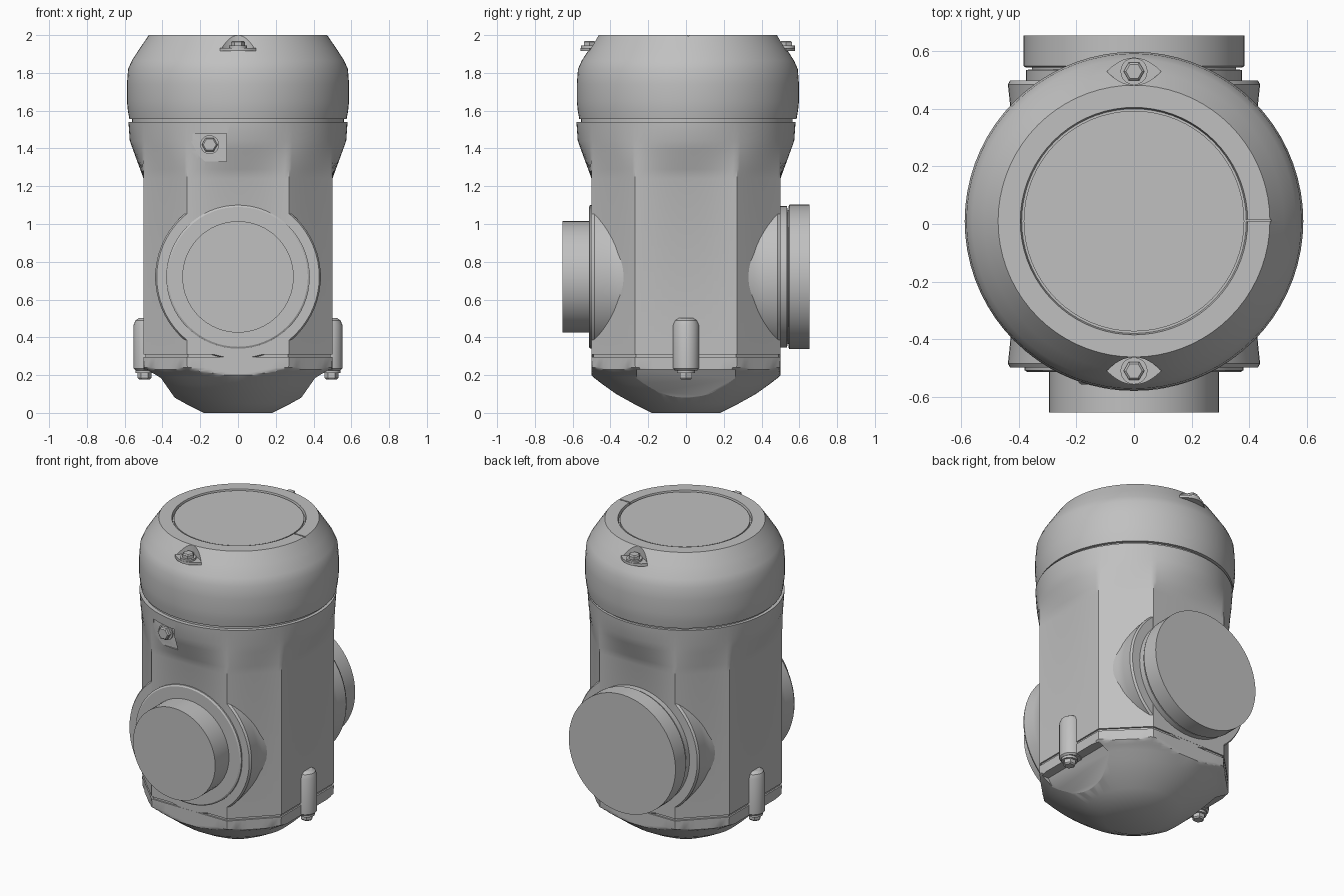
import bpy, bmesh, math
from mathutils import Matrix, Vector

if "Cube" in bpy.data.objects:
    bpy.data.objects.remove(bpy.data.objects["Cube"])

metal = bpy.data.materials.new("cast grey metal")
metal.use_nodes = True
GREY = (0.53, 0.53, 0.53, 1)
metal.diffuse_color = GREY
metal.node_tree.nodes["Principled BSDF"].inputs["Base Color"].default_value = GREY


def finish(name, bm):
    """Turn a bmesh into a named, shaded object."""
    bmesh.ops.recalc_face_normals(bm, faces=bm.faces)
    mesh = bpy.data.meshes.new(name)
    bm.to_mesh(mesh)
    bm.free()
    obj = bpy.data.objects.new(name, mesh)
    bpy.context.collection.objects.link(obj)
    mesh.materials.append(metal)
    shade(obj)
    return obj


def shade(obj):
    bpy.ops.object.select_all(action='DESELECT')
    obj.select_set(True)
    bpy.context.view_layer.objects.active = obj
    bpy.ops.object.shade_smooth_by_angle(angle=math.radians(30))


def skin(name, rings):
    """Skin a stack of equal rings and close both ends."""
    bm = bmesh.new()
    loops = [[bm.verts.new(p) for p in ring] for ring in rings]
    n = len(loops[0])
    for a, b in zip(loops, loops[1:]):
        for i in range(n):
            j = (i + 1) % n
            bm.faces.new((a[i], a[j], b[j], b[i]))
    bm.faces.new(loops[0])
    bm.faces.new(loops[-1])
    return finish(name, bm)


def turned(name, profile, centre=(0, 0, 0), axis=(0, 0, 1), sides=64):
    """Lathe a list of (radius, distance along axis)."""
    turn = Vector((0, 0, 1)).rotation_difference(Vector(axis)).to_matrix()
    steps = [math.tau * i / sides for i in range(sides)]
    rings = [[Vector(centre) + turn @ Vector((r * math.cos(t), r * math.sin(t), h))
              for t in steps] for r, h in profile]
    return skin(name, rings)


def box(name, low, high):
    bm = bmesh.new()
    mid = [(a + b) / 2 for a, b in zip(low, high)]
    size = [b - a for a, b in zip(low, high)]
    bmesh.ops.create_cube(bm, size=1, matrix=Matrix.Translation(mid) @ Matrix.Diagonal((*size, 1)))
    return finish(name, bm)


def carve(obj, cutter):
    """Cut a pocket and discard the cutter."""
    cutter.hide_render = True
    bpy.context.view_layer.objects.active = obj
    mod = obj.modifiers.new("pocket", 'BOOLEAN')
    mod.operation, mod.solver, mod.object = 'DIFFERENCE', 'EXACT', cutter
    bpy.ops.object.modifier_apply(modifier=mod.name)
    bpy.data.objects.remove(cutter)
    shade(obj)


def ramp(z, points):
    """Linear interpolation through (z, value) points."""
    for (z0, v0), (z1, v1) in zip(points, points[1:]):
        if z <= z1:
            return v0 + (v1 - v0) * max(0, (z - z0) / (z1 - z0))
    return points[-1][1]


# Housing cross-section: square with wide 45 degree chamfers
SIDE, EDGE = 0.5, 0.27
turn_angle = math.atan2(EDGE, SIDE)
ANGLES = sorted([math.tau * i / 96 for i in range(96)]
                + [q * math.pi / 2 + s * turn_angle for q in range(1, 4) for s in (-1, 1)]
                + [turn_angle, math.tau - turn_angle])


def section(t):
    c, s = abs(math.cos(t)), abs(math.sin(t))
    return min(SIDE / max(c, s), (SIDE + EDGE) / (c + s))


def housing(name, heights, radius):
    return skin(name, [[(radius(t, z) * math.cos(t), radius(t, z) * math.sin(t), z)
                        for t in ANGLES] for z in heights])


# Main body, flaring from the chamfered section into a round rim
def body_radius(t, z):
    blend = ramp(z, [(1.24, 0), (1.44, 1)])
    rim = ramp(z, [(1.44, 0.573), (1.54, 0.58)])
    return section(t) * (1 - blend) + rim * blend


body = housing("body", [0.31, 1.24, 1.29, 1.34, 1.39, 1.44, 1.54], body_radius)
carve(body, box("pocket_cutter", (-0.24, -0.8, 1.33), (-0.06, -0.52, 1.48)))
turned("vent_bolt_washer", [(0.05, 0), (0.05, 0.015)], (-0.15, -0.515, 1.42), (0, -1, 0), 20)
turned("vent_bolt", [(0.042, 0), (0.042, 0.035), (0.034, 0.042)], (-0.15, -0.515, 1.42), (0, -1, 0), 6)

# Seam and domed bottom cap
housing("bottom_seam", [0.28, 0.32], lambda t, z: section(t) * 0.98)
dome = [(0, 0.18), (0.05, 0.28), (0.1, 0.37), (0.15, 0.44), (0.2, 0.505), (0.25, 0.58)]
cap = housing("bottom_cap", [0, 0.05, 0.1, 0.15] + [0.19 + 0.01 * i for i in range(6)] + [0.295],
              lambda t, z: min(section(t), ramp(z, dome)))

# Side lugs with bolts in sloped cap recesses
for side, word in ((1, "left"), (-1, "right")):
    walls = ((0.3, 0.03), (0.44, 0.23))
    carve(cap, skin("recess_cutter", [[(side * x, y, z) for x, y in
                                       ((wall, -0.26), (0.7, -0.26), (0.7, 0.26), (wall, 0.26))]
                                      for wall, z in walls]))
    turned(word + "_lug", [(0.06, 0.225), (0.07, 0.235), (0.07, 0.465), (0.06, 0.49), (0.04, 0.503)],
           (side * 0.483, 0, 0), sides=24)
    turned(word + "_lug_washer", [(0.047, 0.21), (0.047, 0.23)], (side * 0.495, 0, 0), sides=20)
    turned(word + "_lug_bolt", [(0.03, 0.178), (0.037, 0.186), (0.037, 0.215)],
           (side * 0.495, 0, 0), sides=6)

# Pipe bosses bulging from the chamfers, flanges and ports
PORT_Z = 0.72
for d, word in ((-1, "front"), (1, "back")):
    turned(word + "_boss", [(0.46, 0.28), (0.428, 0.36), (0.43, 0.41), (0.438, 0.485), (0.43, 0.499)],
           (0, 0, PORT_Z), (0, d, 0))
turned("front_flange", [(0.38, 0.48), (0.38, 0.508), (0.37, 0.514)], (0, 0, PORT_Z), (0, -1, 0))
turned("front_port", [(0.295, 0.48), (0.295, 0.655)], (0, 0, PORT_Z), (0, -1, 0))
turned("back_neck", [(0.375, 0.48), (0.375, 0.535), (0.355, 0.537), (0.355, 0.56)],
       (0, 0, PORT_Z), (0, 1, 0))
turned("back_port", [(0.375, 0.543), (0.383, 0.548), (0.383, 0.655)], (0, 0, PORT_Z), (0, 1, 0))

# Round top cap with a recessed lid
TOP_Y = 0.01
turned("top_seam", [(0.56, 1.5), (0.56, 1.6)], (0, TOP_Y / 2, 0))
top = turned("top_cap", [(0.575, 1.555), (0.583, 1.6), (0.588, 1.65), (0.588, 1.74), (0.582, 1.82),
                         (0.562, 1.865), (0.52, 1.93), (0.472, 2.0), (0.395, 2.0), (0.39, 1.98)],
             (0, TOP_Y, 0), sides=72)
turned("lid", [(0.383, 1.97), (0.383, 1.995)], (0, TOP_Y, 0))
carve(top, box("slit_cutter", (0.38, 0.008, 1.985), (0.475, 0.016, 2.1)))

# Pointed bolt pads on the shoulder of the top cap
for d, word in ((-1, "front"), (1, "back")):
    y = TOP_Y + d * 0.52
    lens = [(0.095 * math.cos(t), y + 0.048 * math.sin(t) * abs(math.sin(t)))
            for t in (math.tau * i / 32 for i in range(32))]
    carve(top, skin("pad_cutter", [[(px, py, z) for px, py in lens] for z in (1.925, 2.1)]))
    skin(word + "_pad", [[(px, py, z) for px, py in lens] for z in (1.915, 1.932)])
    turned(word + "_pad_washer", [(0.047, 1.92), (0.047, 1.944)], (0, y, 0), sides=20)
    turned(word + "_pad_bolt", [(0.036, 1.93), (0.036, 1.963), (0.028, 1.97)], (0, y, 0), sides=6)
